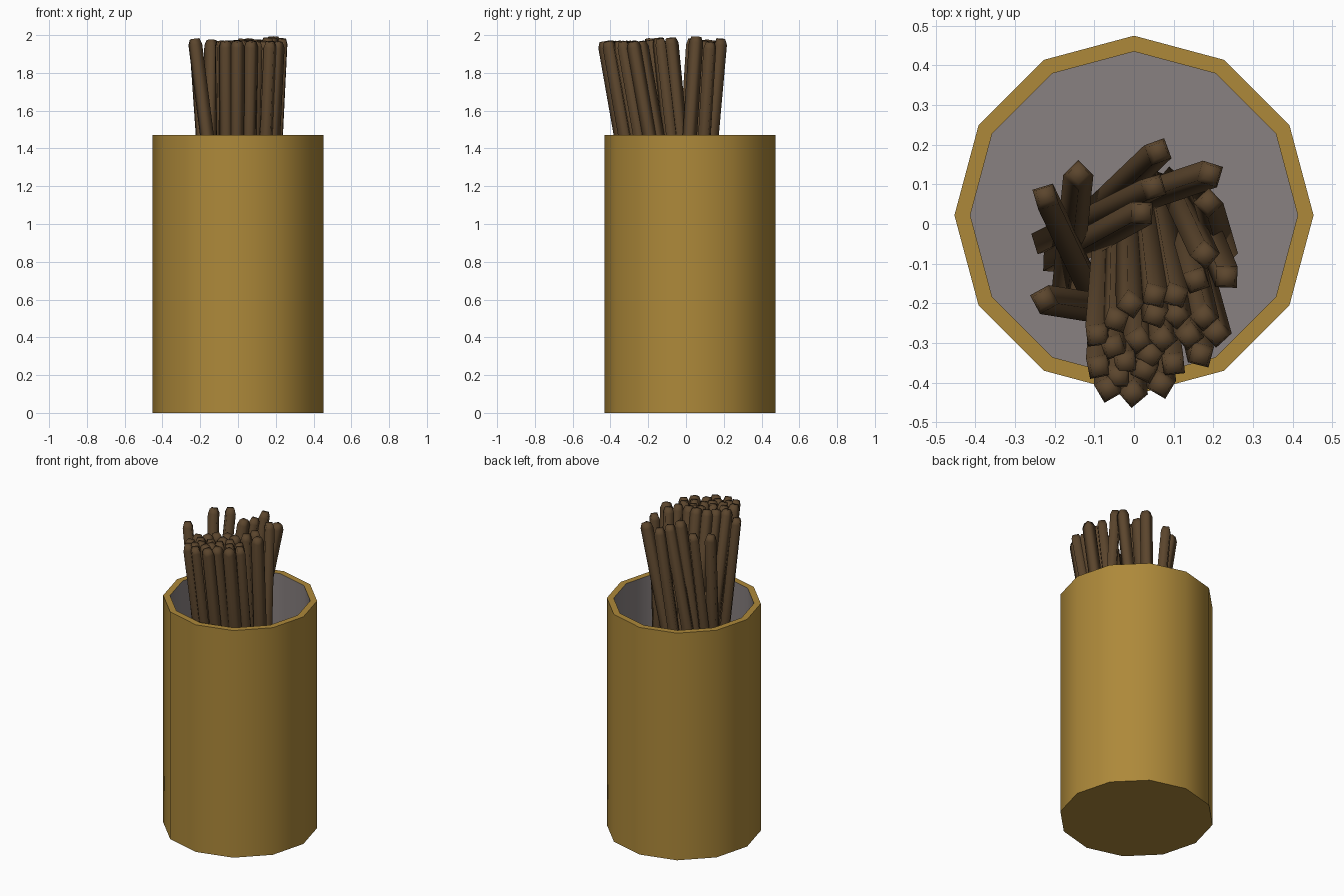
import bpy, bmesh, math, random
from mathutils import Vector, Matrix

if "Cube" in bpy.data.objects:
    bpy.data.objects.remove(bpy.data.objects["Cube"])

random.seed(4)


def material(name, rgb):
    m = bpy.data.materials.new(name)
    m.diffuse_color = (*rgb, 1)
    m.use_nodes = True
    m.node_tree.nodes["Principled BSDF"].inputs["Base Color"].default_value = m.diffuse_color
    return m


def make_object(name, bm, mats):
    me = bpy.data.meshes.new(name)
    bmesh.ops.recalc_face_normals(bm, faces=bm.faces)
    bm.to_mesh(me)
    bm.free()
    for m in mats:
        me.materials.append(m)
    ob = bpy.data.objects.new(name, me)
    bpy.context.collection.objects.link(ob)
    return ob


def loft(bm, rings, mat_ids=None):
    """Join rings of points into a closed skin with end caps."""
    vs = [[bm.verts.new(p) for p in r] for r in rings]
    n = len(vs[0])
    ids = mat_ids or [0] * (len(rings) + 1)
    bm.faces.new(vs[0][::-1]).material_index = ids[0]
    for k in range(len(vs) - 1):
        for i in range(n):
            j = (i + 1) % n
            f = bm.faces.new((vs[k][i], vs[k][j], vs[k + 1][j], vs[k + 1][i]))
            f.material_index = ids[k + 1]
    bm.faces.new(vs[-1]).material_index = ids[-1]


def ring(n, r, z, cy=0.0, phase=0.0):
    return [Vector((r * math.cos(phase + 2 * math.pi * i / n),
                    cy + r * math.sin(phase + 2 * math.pi * i / n), z)) for i in range(n)]


# Twelve-sided cup, grey inside
gold = material("cup_gold", (0.42, 0.25, 0.042))
lining = material("cup_lining", (0.25, 0.22, 0.22))
bm = bmesh.new()
CY = 0.022
loft(bm, [ring(12, 0.453, 0, CY), ring(12, 0.453, 1.47, CY),
          ring(12, 0.413, 1.47, CY), ring(12, 0.413, 0.03, CY)], [0, 0, 0, 1, 1])
cup = make_object("cup", bm, [gold, lining])
bpy.context.view_layer.objects.active = cup
cup.select_set(True)
bpy.ops.object.shade_smooth_by_angle(angle=math.radians(40))

# Sticks: loose ones as (tip x, tip y, base x, base y)
sticks = [(0.063, 0.185, -0.12, 0.01), (0.197, 0.128, -0.15, 0.01),
          (0.053, 0.095, -0.23, -0.045), (0.023, 0.03, -0.205, -0.095),
          (-0.14, 0.128, -0.17, -0.17), (-0.225, 0.073, -0.09, -0.21),
          (-0.23, -0.19, 0.02, -0.23), (0.187, 0.055, 0.225, -0.075),
          (0.18, -0.08, 0.09, 0.11), (0.235, -0.137, 0.14, 0.09),
          (0.158, -0.145, 0.10, 0.06)]
# Main bundle leaning to the front, tips only
bundle = [(0.053, -0.185), (0.106, -0.185), (-0.008, -0.207), (0.055, -0.235),
          (0.108, -0.235), (0.178, -0.24), (0.21, -0.28), (0.14, -0.287),
          (0.17, -0.335), (-0.045, -0.247), (-0.093, -0.285), (-0.053, -0.315),
          (0.012, -0.298), (0.073, -0.295), (0.042, -0.335), (-0.022, -0.353),
          (-0.09, -0.365), (-0.04, -0.39), (0.028, -0.373), (0.1, -0.358),
          (0.07, -0.41), (-0.003, -0.432), (-0.065, -0.42)]
sticks += [(x, y, 0.6 * x - 0.01, min(y + 0.34, 0.11)) for x, y in bundle]

wood = material("stick_wood", (0.105, 0.06, 0.026))
bm = bmesh.new()
L, R = 1.963, 0.038
for tx, ty, bx, by in sticks:
    d = math.hypot(tx - bx, ty - by)
    base = Vector((bx, by, 0.034))
    axis = Vector((tx - bx, ty - by, math.sqrt(L * L - d * d)))
    M = Matrix.Translation(base) @ axis.to_track_quat('Z', 'Y').to_matrix().to_4x4()
    a = random.uniform(0, math.pi / 2)
    prof = [(0.026, 0), (R, 0.03), (R, L - 0.03), (0.026, L)]
    loft(bm, [[M @ p for p in ring(4, r, z, 0, a)] for r, z in prof])
ob = make_object("sticks", bm, [wood])
for p in ob.data.polygons:
    p.use_smooth = True
